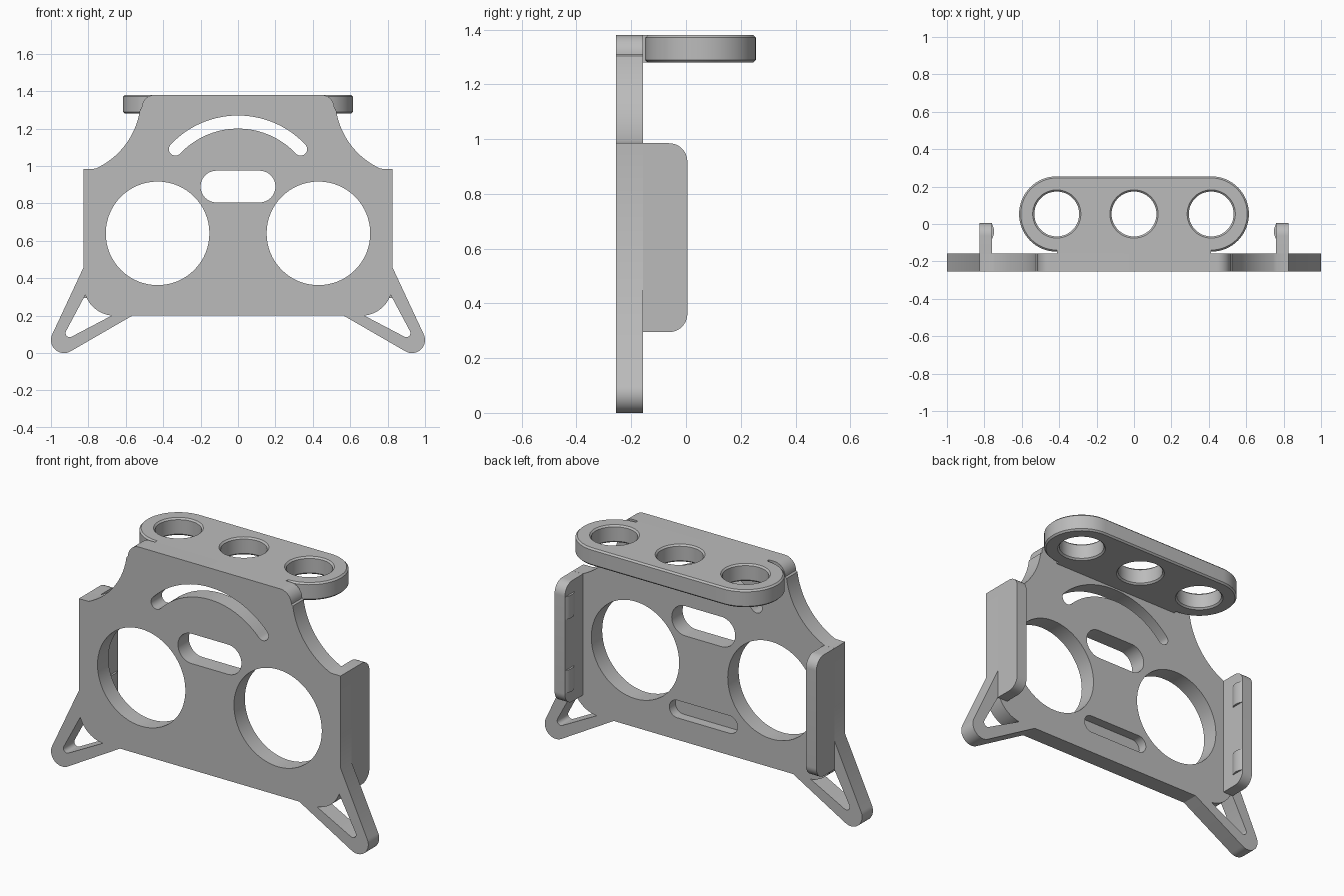
import bpy, bmesh, math

if "Cube" in bpy.data.objects:
    bpy.data.objects.remove(bpy.data.objects["Cube"])

grey = bpy.data.materials.new("light grey")
grey.diffuse_color = (0.5, 0.5, 0.5, 1)
grey.use_nodes = True
grey.node_tree.nodes["Principled BSDF"].inputs["Base Color"].default_value = grey.diffuse_color


def arc(cx, cy, r, a0, a1, n=16):
    """Points on an arc, angles in degrees."""
    angles = [math.radians(a0 + (a1 - a0) * i / n) for i in range(n + 1)]
    return [(cx + r * math.cos(a), cy + r * math.sin(a)) for a in angles]


def circle(cx, cy, r, n=64):
    return arc(cx, cy, r, 0, 360, n)[:-1]


def stadium(cy, half, r, n=24):
    """Long rounded slot, half is the distance to each end centre."""
    return arc(half, cy, r, -90, 90, n) + arc(-half, cy, r, 90, 270, n)


def layered(name, levels, place):
    """Solid through levels of (height, loops), with closed end caps."""
    bm = bmesh.new()
    rings = [[[bm.verts.new(place(u, v, h)) for u, v in loop] for loop in loops]
             for h, loops in levels]
    for lower, upper in zip(rings, rings[1:]):
        for a, b in zip(lower, upper):
            for i in range(len(a)):
                j = (i + 1) % len(a)
                bm.faces.new((a[i], a[j], b[j], b[i]))
    for ring in (rings[0], rings[-1]):
        edges = [bm.edges.get((l[i], l[i - 1])) for l in ring for i in range(len(l))]
        bmesh.ops.triangle_fill(bm, edges=edges, use_beauty=True)
    bmesh.ops.recalc_face_normals(bm, faces=bm.faces[:])
    mesh = bpy.data.meshes.new(name)
    bm.to_mesh(mesh)
    bm.free()
    mesh.materials.append(grey)
    ob = bpy.data.objects.new(name, mesh)
    bpy.context.collection.objects.link(ob)
    return ob


def smooth(ob):
    bpy.ops.object.select_all(action='DESELECT')
    ob.select_set(True)
    bpy.context.view_layer.objects.active = ob
    bpy.ops.object.shade_smooth_by_angle(angle=math.radians(30))


def upright(u, v, h):
    return (u, h, v)


def flat(u, v, h):
    return (u, v, h)


def mirror(points):
    return [(-x, z) for x, z in reversed(points)]


FRONT, BACK, TOP = -0.255, -0.157, 1.38

# Front plate outline with the two feet
half = [(0.565, 0.20)]
half += arc(0.93, 0.07, 0.07, -120, 25)
half += [(0.825, 0.46), (0.825, 0.985)]
half += arc(0.93, 1.36, 0.41, 246, 188, 20)
half += arc(0.445, 1.31, 0.07, 0, 90, 12)
outline = half + mirror(half)

# Plate openings: feet, round windows, slot, curved slot
foot_hole = arc(0.66, 0.365, 0.165, -19, -85, 14)
foot_hole += arc(0.90, 0.107, 0.022, -118, 25, 8)
curved_slot = arc(0, 0.775, 0.495, 43.3, 136.7, 40)
end = math.radians(136.7)
curved_slot += arc(0.46 * math.cos(end), 0.775 + 0.46 * math.sin(end), 0.035, 136.7, 316.7, 12)[1:]
curved_slot += arc(0, 0.775, 0.425, 136.7, 43.3, 40)[1:]
curved_slot += arc(-0.46 * math.cos(end), 0.775 + 0.46 * math.sin(end), 0.035, 223.3, 403.3, 12)[1:-1]
loops = [outline, foot_hole, mirror(foot_hole),
         circle(0.43, 0.64, 0.277), circle(-0.43, 0.64, 0.277),
         stadium(0.89, 0.115, 0.085), curved_slot]
plate = layered("front_plate", [(FRONT, loops), (BACK, loops)], upright)

# Blind slot in the back of the plate
cutter_loop = [stadium(0.375, 0.165, 0.05)]
cutter = layered("slot_cutter", [(BACK - 0.055, cutter_loop), (BACK + 0.05, cutter_loop)], upright)
cutter.hide_render = True
cut = plate.modifiers.new("blind_slot", 'BOOLEAN')
cut.operation = 'DIFFERENCE'
cut.solver = 'EXACT'
cut.object = cutter
bpy.context.view_layer.objects.active = plate
bpy.ops.object.modifier_apply(modifier=cut.name)
bpy.data.objects.remove(cutter)
smooth(plate)

# Side flanges with two small grip bumps inside each
flange = [(BACK, 0.295)] + arc(-0.062, 0.362, 0.067, -90, 0, 12)
flange += arc(-0.062, 0.918, 0.067, 0, 90, 12) + [(BACK, 0.985)]
for side, label in ((1, "right"), (-1, "left")):
    def sideways(u, v, h, s=side):
        return (s * h, u, v)

    def bump_place(u, v, h, s=side):
        return (s * u, v, h)

    smooth(layered(label + "_flange", [(0.76, [flange]), (0.825, [flange])], sideways))
    bump = arc(0.821, -0.04, 0.073, 147, 213, 12)
    for z, spot in ((0.365, "lower"), (0.785, "upper")):
        smooth(layered(f"{label}_{spot}_bump", [(z, [bump]), (z + 0.13, [bump])], bump_place))


# Top holder with three chamfered holes
def holder_loops(c):
    return [stadium(0.0535, 0.413, 0.2015 - c, 32)] + [circle(x, 0.0535, 0.12 + c, 48)
                                                      for x in (-0.413, 0, 0.413)]


c = 0.009
smooth(layered("top_holder", [(1.28, holder_loops(c)), (1.28 + c, holder_loops(0)),
                              (TOP - c, holder_loops(0)), (TOP, holder_loops(c))], flat))

# Bridge joining holder and plate
bridge = [(-0.413, BACK), (0.413, BACK), (0.413, -0.135), (-0.413, -0.135)]
layered("holder_bridge", [(1.28, [bridge]), (TOP, [bridge])], flat)
